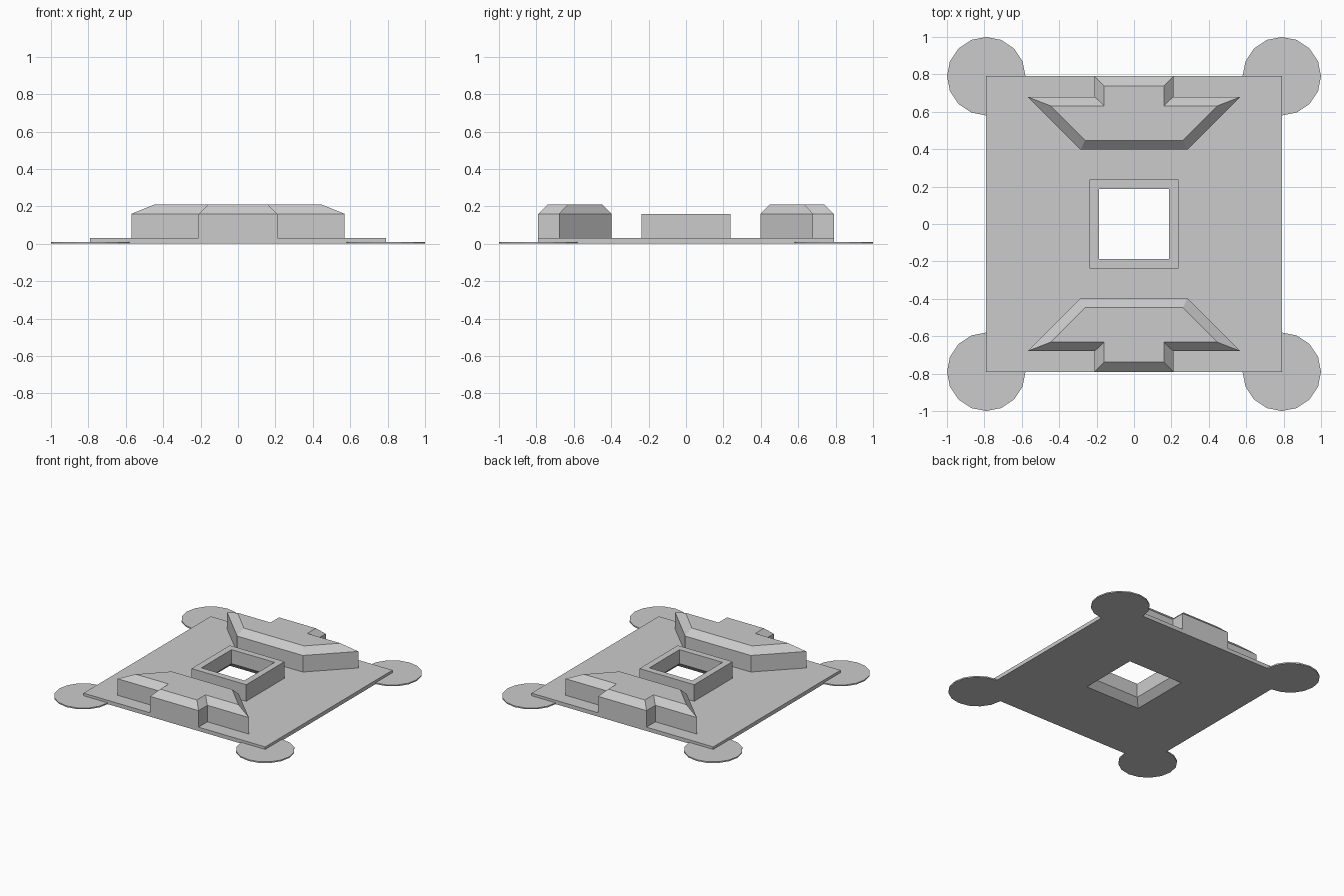
import bpy, bmesh
from math import pi, cos, sin

cube = bpy.data.objects.get("Cube")
if cube:
    bpy.data.objects.remove(cube, do_unlink=True)

grey = bpy.data.materials.new("plain grey")
grey.use_nodes = True
colour = (0.6, 0.6, 0.6, 1)
grey.diffuse_color = colour
grey.node_tree.nodes["Principled BSDF"].inputs["Base Color"].default_value = colour


def loft(name, rings, closed=False):
    """Join rings of equal point count; cap the ends unless the loft is closed."""
    bm = bmesh.new()
    loops = [[bm.verts.new(p) for p in ring] for ring in rings]
    pairs = list(zip(loops, loops[1:]))
    if closed:
        pairs.append((loops[-1], loops[0]))
    else:
        bm.faces.new(loops[0])
        bm.faces.new(loops[-1])
    for a, b in pairs:
        for i in range(len(a)):
            j = (i + 1) % len(a)
            bm.faces.new((a[i], a[j], b[j], b[i]))
    bmesh.ops.recalc_face_normals(bm, faces=bm.faces)
    mesh = bpy.data.meshes.new(name)
    bm.to_mesh(mesh)
    bm.free()
    mesh.materials.append(grey)
    obj = bpy.data.objects.new(name, mesh)
    bpy.context.collection.objects.link(obj)
    return obj


def square(half, z):
    return [(half * x, half * y, z) for x, y in ((-1, -1), (1, -1), (1, 1), (-1, 1))]


def mirrored(half_outline, side, z):
    """Complete a right-hand outline across x and place it at front or back."""
    points = half_outline + [(-x, y) for x, y in reversed(half_outline)]
    return [(x, side * y, z) for x, y in points]


# Base plate with raised collar around a bevelled square hole
HALF, HOLE, OUTER = 0.79, 0.187, 0.238
section = [(OUTER, 0), (HALF, 0), (HALF, 0.03), (OUTER, 0.03),
           (OUTER, 0.16), (HOLE, 0.16), (HOLE, 0.05)]
loft("base_plate", [square(h, z) for h, z in section], closed=True)

# Winged blocks with chamfered tops, front and back
foot = [(0.21, 0.79), (0.21, 0.68), (0.57, 0.68), (0.285, 0.397)]
crown = [(0.16, 0.738), (0.16, 0.632), (0.446, 0.632), (0.262, 0.447)]
for label, side in (("front", -1), ("back", 1)):
    loft(label + "_block", [mirrored(foot, side, 0), mirrored(foot, side, 0.16),
                            mirrored(crown, side, 0.21)])

# Thin round pads under the corners
for label, sx, sy in (("front_left", 1, -1), ("front_right", -1, -1),
                      ("back_left", 1, 1), ("back_right", -1, 1)):
    rings = [[(sx * HALF + 0.21 * cos(i * pi / 8), sy * HALF + 0.21 * sin(i * pi / 8), z)
              for i in range(16)] for z in (0, 0.01)]
    loft(label + "_pad", rings)
